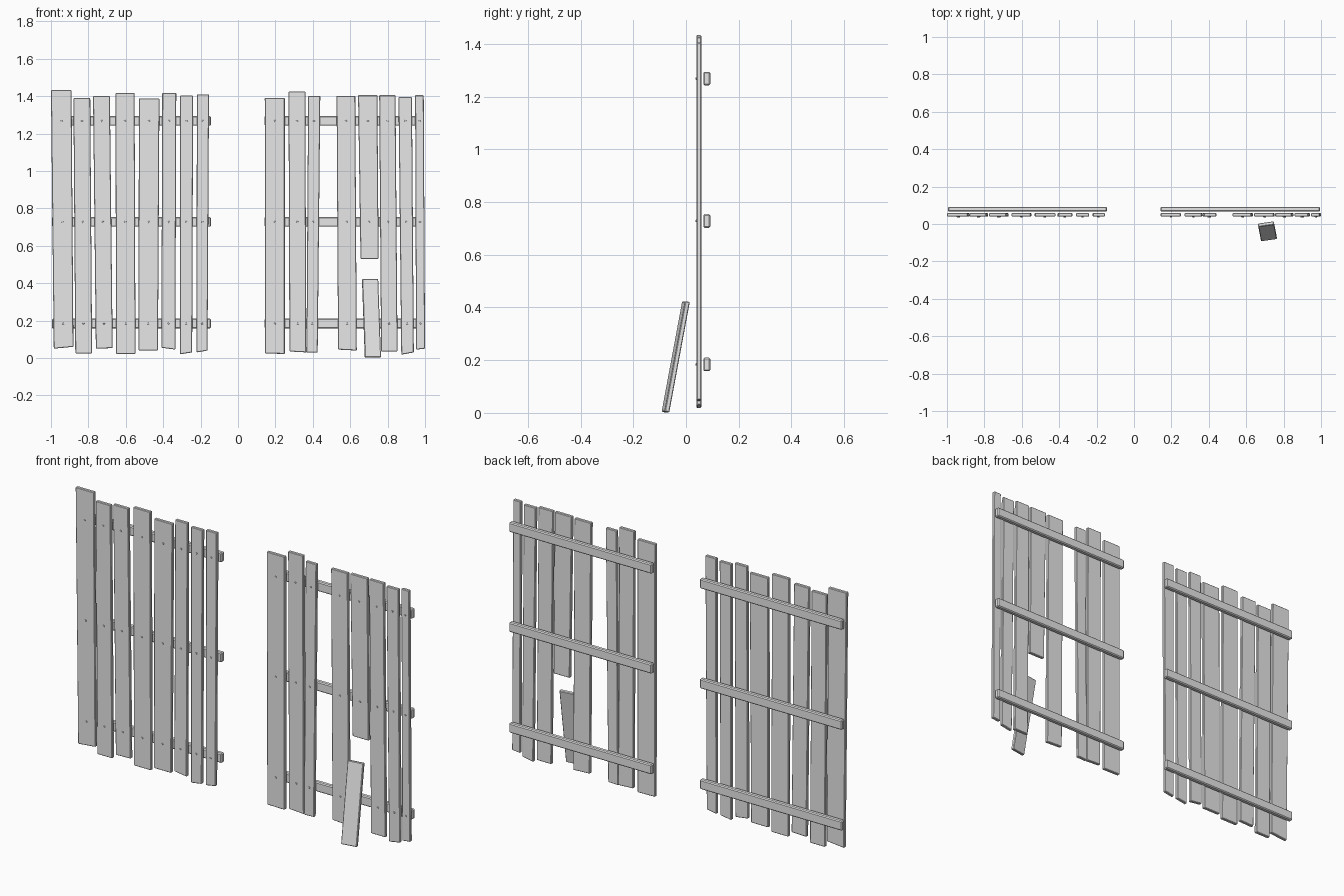
import bpy
import bmesh
from mathutils import Vector, Matrix

default_cube = bpy.data.objects.get("Cube")
if default_cube:
    bpy.data.objects.remove(default_cube, do_unlink=True)

# One plain grey for all the timber and nails
GREY = (0.8, 0.8, 0.8, 1.0)
material = bpy.data.materials.new("plain grey")
material.use_nodes = True
material.diffuse_color = GREY
material.node_tree.nodes["Principled BSDF"].inputs["Base Color"].default_value = GREY

PLANK_FRONT, PLANK_BACK = 0.04, 0.058
RAIL_FRONT, RAIL_BACK = 0.066, 0.092
RAIL_HEIGHTS = {"bottom": 0.184, "middle": 0.728, "top": 1.268}
RAIL_HALF = 0.026


def add_object(name, bm, bevel=0.0):
    """Turn a bmesh into a flat shaded object, with optionally worn edges."""
    bmesh.ops.recalc_face_normals(bm, faces=bm.faces)
    mesh = bpy.data.meshes.new(name)
    bm.to_mesh(mesh)
    bm.free()
    mesh.materials.append(material)
    obj = bpy.data.objects.new(name, mesh)
    bpy.context.collection.objects.link(obj)
    if bevel:
        modifier = obj.modifiers.new("worn edges", "BEVEL")
        modifier.width = bevel
        modifier.segments = 1
    return obj


def add_slab(name, outline, front, back, bevel=0.003):
    """Extrude an outline of (x, z) corners from front to back along y."""
    bm = bmesh.new()
    face = bm.faces.new([bm.verts.new((x, front, z)) for x, z in outline])
    extruded = bmesh.ops.extrude_face_region(bm, geom=[face])["geom"]
    moved = [v for v in extruded if isinstance(v, bmesh.types.BMVert)]
    bmesh.ops.translate(bm, verts=moved, vec=(0, back - front, 0))
    return add_object(name, bm, bevel)


def add_nail(name, x, z):
    """Small round nail head standing slightly proud of a plank."""
    bm = bmesh.new()
    placement = Matrix.Translation((x, PLANK_FRONT, z)) @ Matrix.Rotation(1.5708, 4, "X")
    bmesh.ops.create_cone(bm, cap_ends=True, segments=8, radius1=0.006,
                          radius2=0.004, depth=0.008, matrix=placement)
    return add_object(name, bm)


def add_panel(side, planks, rail_start, rail_end):
    """Upright planks nailed to three horizontal rails."""
    for level, z in RAIL_HEIGHTS.items():
        low, high = z - RAIL_HALF, z + RAIL_HALF
        outline = [(rail_start, low), (rail_end, low),
                   (rail_end, high), (rail_start, high)]
        add_slab(f"{side}_{level}_rail", outline, RAIL_FRONT, RAIL_BACK, 0.005)

    for number, plank in enumerate(planks, 1):
        top_l, top_r, foot_l, foot_r, top, low_l, low_r = plank
        outline = [(foot_l, low_l), (foot_r, low_r), (top_r, top), (top_l, top)]
        add_slab(f"{side}_plank_{number}", outline, PLANK_FRONT, PLANK_BACK)

        # Nails follow the lean of the plank, and skip rails it does not reach
        for level, z in RAIL_HEIGHTS.items():
            if z > low_l:
                t = (z - low_l) / (top - low_l)
                x = ((foot_l + foot_r) * (1 - t) + (top_l + top_r) * t) / 2
                add_nail(f"{side}_{level}_nail_{number}", x, z)


# Plank shape: top left, top right, foot left, foot right, top z, foot z left and right
right_planks = [
    (-1.0, -.89, -.985, -.88, 1.433, .05, .06),
    (-.88, -.79, -.87, -.78, 1.39, .025, .025),
    (-.775, -.685, -.76, -.67, 1.4, .05, .053),
    (-.655, -.553, -.652, -.548, 1.417, .022, .022),
    (-.53, -.42, -.532, -.428, 1.388, .04, .04),
    (-.405, -.33, -.41, -.335, 1.416, .055, .045),
    (-.31, -.24, -.31, -.245, 1.403, .02, .03),
    (-.22, -.155, -.222, -.163, 1.41, .03, .04),
]
left_planks = [
    (.143, .25, .145, .25, 1.39, .024, .022),
    (.27, .36, .275, .365, 1.425, .035, .03),
    (.375, .44, .366, .426, 1.4, .028, .03),
    (.527, .627, .535, .635, 1.402, .045, .04),
    (.642, .745, .655, .752, 1.405, .53, .53),  # snapped off short
    (.755, .842, .765, .853, 1.405, .035, .035),
    (.858, .93, .873, .94, 1.395, .018, .03),
    (.947, .993, .952, 1.0, 1.405, .045, .05),
]
add_panel("right", right_planks, -.995, -.145)
add_panel("left", left_planks, .142, .995)

# Snapped piece leaning forward of the left panel
foot = Vector((.721, -.078, .003))
head = Vector((.706, 0, .422))
length = head - foot
along = length.normalized()
thick = along.cross(Vector((.085, .012, 0))).normalized()
across = thick.cross(along)
frame = Matrix((across, thick, along)).transposed().to_4x4()
bm = bmesh.new()
bmesh.ops.create_cube(bm, size=1)
bmesh.ops.scale(bm, vec=(.086, .018, length.length), verts=bm.verts)
bmesh.ops.transform(bm, verts=bm.verts,
                    matrix=Matrix.Translation((foot + head) / 2) @ frame)
add_object("left_loose_plank", bm, 0.003)
